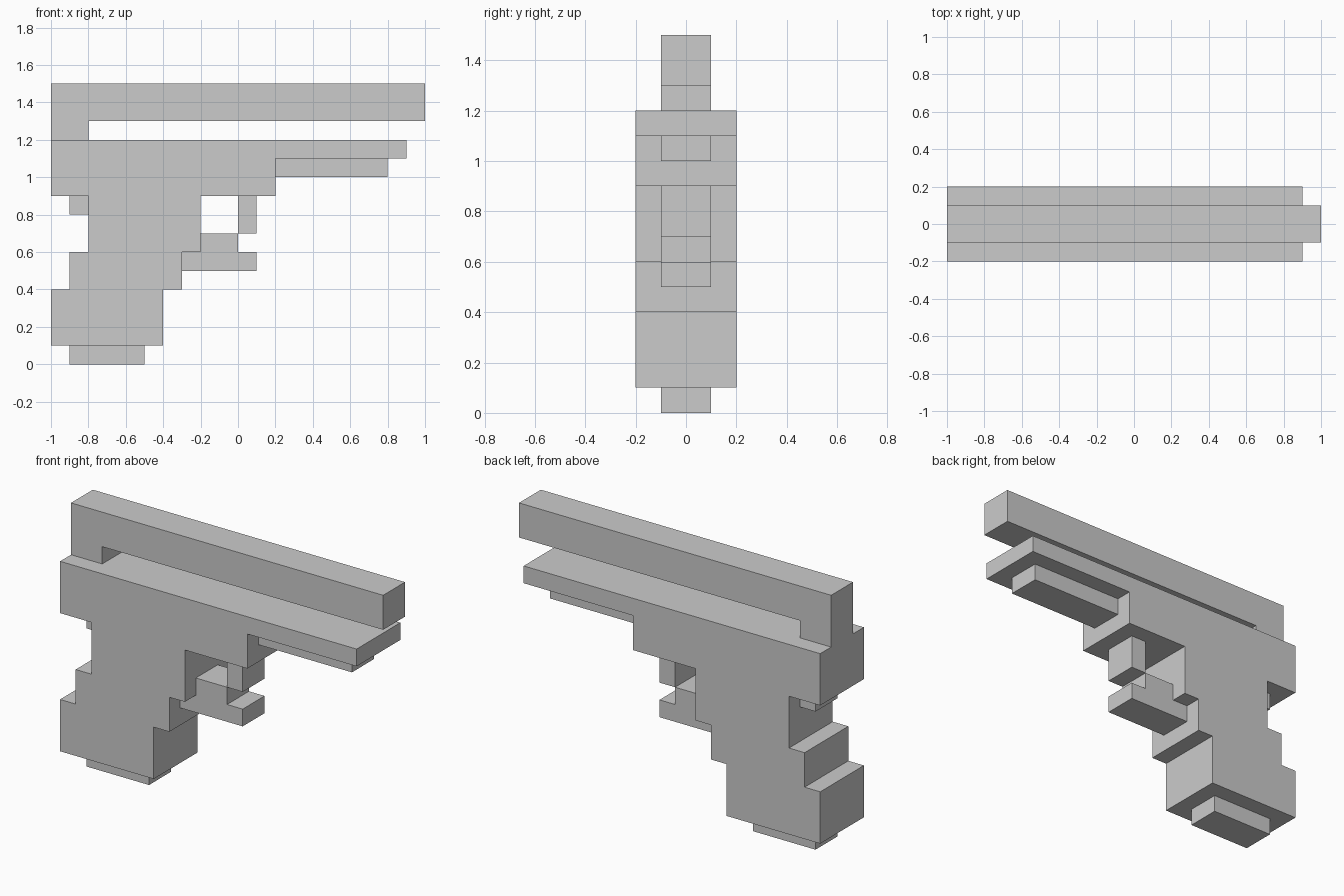
import bpy
import bmesh

if "Cube" in bpy.data.objects:
    bpy.data.objects.remove(bpy.data.objects["Cube"])


def extrude_profile(name, points, half_width):
    """Extrude an (x, z) outline symmetrically along y."""
    bm = bmesh.new()
    face = bm.faces.new([bm.verts.new((x, -half_width, z)) for x, z in points])
    result = bmesh.ops.extrude_face_region(bm, geom=[face])
    moved = [v for v in result["geom"] if isinstance(v, bmesh.types.BMVert)]
    bmesh.ops.translate(bm, verts=moved, vec=(0, 2 * half_width, 0))
    bmesh.ops.recalc_face_normals(bm, faces=bm.faces)
    mesh = bpy.data.meshes.new(name)
    bm.to_mesh(mesh)
    bm.free()
    obj = bpy.data.objects.new(name, mesh)
    bpy.context.collection.objects.link(obj)
    return obj


def block(name, x0, x1, z0, z1, half_width):
    return extrude_profile(name, [(x0, z0), (x1, z0), (x1, z1), (x0, z1)], half_width)


WIDE, NARROW = 0.2, 0.1

# Main body with the stepped, raked grip
extrude_profile("body_and_grip", [
    (-1.0, 0.1), (-0.4, 0.1), (-0.4, 0.4), (-0.3, 0.4), (-0.3, 0.6),
    (-0.2, 0.6), (-0.2, 0.9), (0.2, 0.9), (0.2, 1.1), (0.9, 1.1),
    (0.9, 1.2), (-1.0, 1.2), (-1.0, 0.9), (-0.8, 0.9), (-0.8, 0.6),
    (-0.9, 0.6), (-0.9, 0.4), (-1.0, 0.4),
], WIDE)

# Long top bar with its rear riser
extrude_profile("top_bar", [
    (-1.0, 1.2), (-0.8, 1.2), (-0.8, 1.3), (1.0, 1.3), (1.0, 1.5), (-1.0, 1.5),
], NARROW)

# Trigger guard with the stepped trigger foot
extrude_profile("trigger_guard", [
    (-0.3, 0.5), (0.1, 0.5), (0.1, 0.6), (0.0, 0.6),
    (0.0, 0.7), (-0.2, 0.7), (-0.2, 0.6), (-0.3, 0.6),
], NARROW)

# Narrow blocks hanging below the body and grip
block("guard_front_post", 0.0, 0.1, 0.7, 0.9, NARROW)
block("under_rail", 0.2, 0.8, 1.0, 1.1, NARROW)
block("rear_tab", -0.9, -0.8, 0.8, 0.9, NARROW)
block("magazine_base", -0.9, -0.5, 0.0, 0.1, NARROW)
